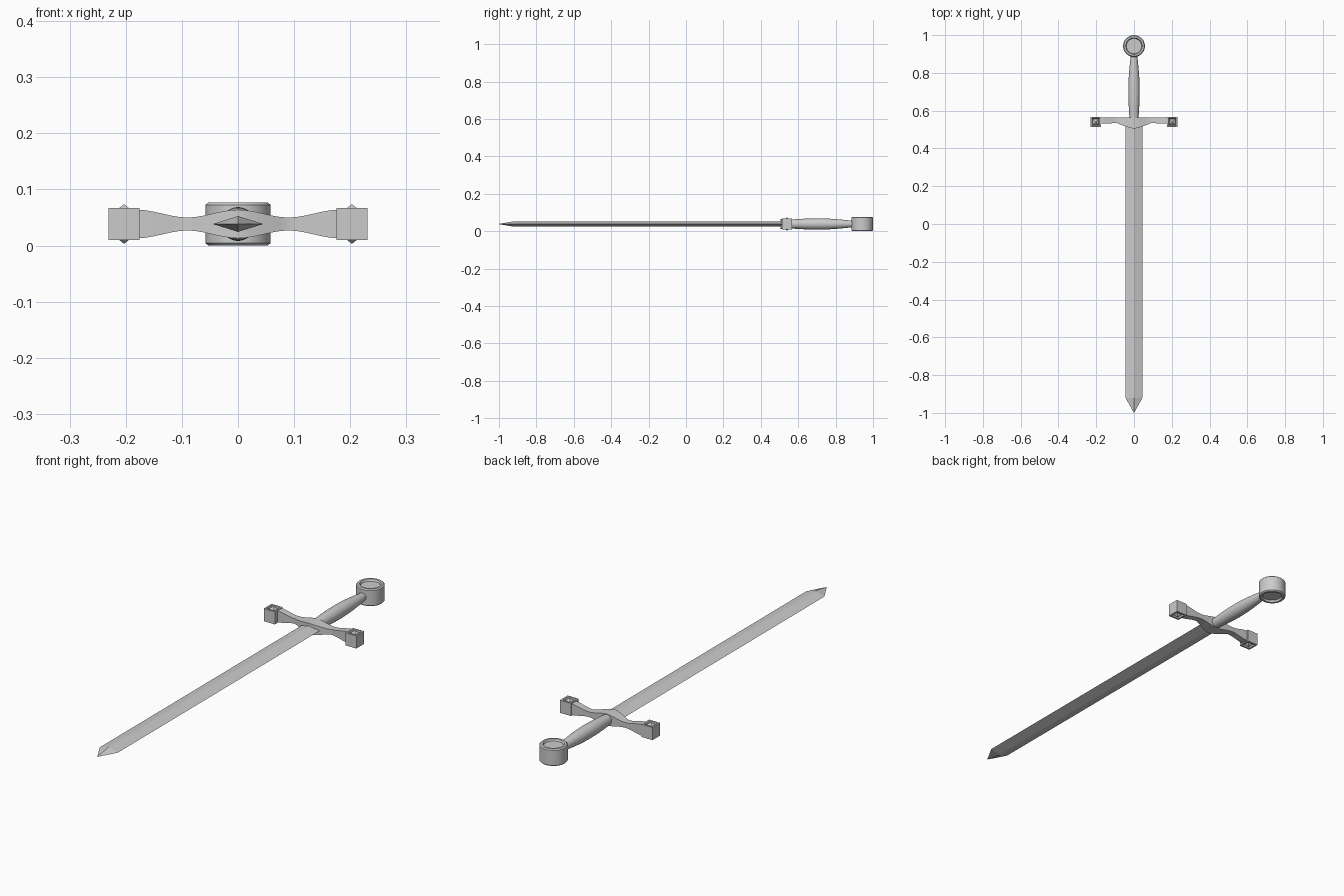
import bpy, bmesh, math
from mathutils import Vector

if "Cube" in bpy.data.objects:
    bpy.data.objects.remove(bpy.data.objects["Cube"])

ZC = 0.0385  # mid-plane height


def make(name, rings, cap=True, smooth=None, closed=False):
    """Skin a list of equal-length point rings into an object."""
    bm = bmesh.new()
    vs = [[bm.verts.new(p) for p in r] for r in rings]
    n = len(rings[0])
    pairs = list(zip(vs, vs[1:]))
    for a, b in pairs:
        for i in range(n):
            j = (i + 1) % n
            bm.faces.new((a[i], a[j], b[j], b[i]))
    if cap:
        bm.faces.new(vs[0])
        bm.faces.new(vs[-1])
    bmesh.ops.remove_doubles(bm, verts=bm.verts, dist=1e-5)
    bmesh.ops.recalc_face_normals(bm, faces=bm.faces)
    me = bpy.data.meshes.new(name)
    bm.to_mesh(me)
    bm.free()
    ob = bpy.data.objects.new(name, me)
    bpy.context.collection.objects.link(ob)
    if smooth:
        bpy.ops.object.select_all(action='DESELECT')
        ob.select_set(True)
        bpy.context.view_layer.objects.active = ob
        bpy.ops.object.shade_smooth_by_angle(angle=math.radians(smooth))
    return ob


def circle(r, n):
    return [(r * math.cos(2 * math.pi * i / n), r * math.sin(2 * math.pi * i / n)) for i in range(n)]


def curve(keys, x):
    """Smooth interpolation through (x, value...) keys."""
    for a, b in zip(keys, keys[1:]):
        if x <= b[0] + 1e-9:
            t = (x - a[0]) / (b[0] - a[0])
            t = t * t * (3 - 2 * t)
            return [p + (q - p) * t for p, q in zip(a[1:], b[1:])]


# Blade: diamond section with a short pointed tip
def diamond(y, w, h):
    return [(w, y, ZC), (0, y, ZC + h), (-w, y, ZC), (0, y, ZC - h)]


make("blade", [diamond(0.54, 0.045, 0.014), diamond(-0.92, 0.045, 0.014),
               diamond(-0.999, 0.001, 0.001)])

# Grip: round, swelling in the middle
grip_rings = []
for i in range(13):
    t = i / 12
    r = 0.023 * (1 - t) + 0.017 * t + 0.010 * math.sin(math.pi * t)
    grip_rings.append([(x, 0.55 + 0.345 * t, ZC + z) for x, z in circle(r, 32)])
make("grip", grip_rings, smooth=35)

# Pommel: bevelled disc with a sunken face on both sides
half = [(0.040, 0.030), (0.044, 0.0385), (0.053, 0.0385), (0.058, 0.034)]
profile = half + [(r, -z) for r, z in reversed(half)]
make("pommel", [[(x, 0.942 + y, ZC + z) for x, y in circle(r, 48)] for r, z in profile],
     smooth=25)

# Crossguard: rectangular section that pinches between centre and ends
# keys: x, half height, front y
keys = [(0, 0.0255, 0.505), (0.09, 0.0115, 0.534), (0.18, 0.0255, 0.531)]
guard_rings = []
for i in range(-12, 13):
    x = 0.18 * i / 12
    h, front = curve(keys, abs(x))
    # centre comes to a soft ridge
    k = max(0, 1 - abs(x) / 0.09)
    f = 0.505 + 0.029 * (1 - k) ** 1.3 if k > 0 else front
    guard_rings.append([(x, f, ZC - h), (x, 0.563, ZC - h), (x, 0.563, ZC + h), (x, f, ZC + h)])
make("crossguard", guard_rings, smooth=25)


# Guard end blocks: sunken top and bottom, each holding a small pyramid stud
def square(cx, s, z):
    return [(cx + a * s, 0.540 + b * s, ZC + z) for a, b in ((1, 1), (-1, 1), (-1, -1), (1, -1))]


for side, cx in (("right", 0.203), ("left", -0.203)):
    steps = [(0.016, 0.018), (0.020, 0.0285), (0.0275, 0.0285)]
    steps += [(s, -z) for s, z in reversed(steps)]
    make("guard_block_" + side, [square(cx, s, z) for s, z in steps])
    for label, d in (("top", 1), ("bottom", -1)):
        make("stud_%s_%s" % (label, side),
             [square(cx, 0.016, 0.018 * d), square(cx, 0.014, 0.024 * d), square(cx, 0.0006, 0.035 * d)])
